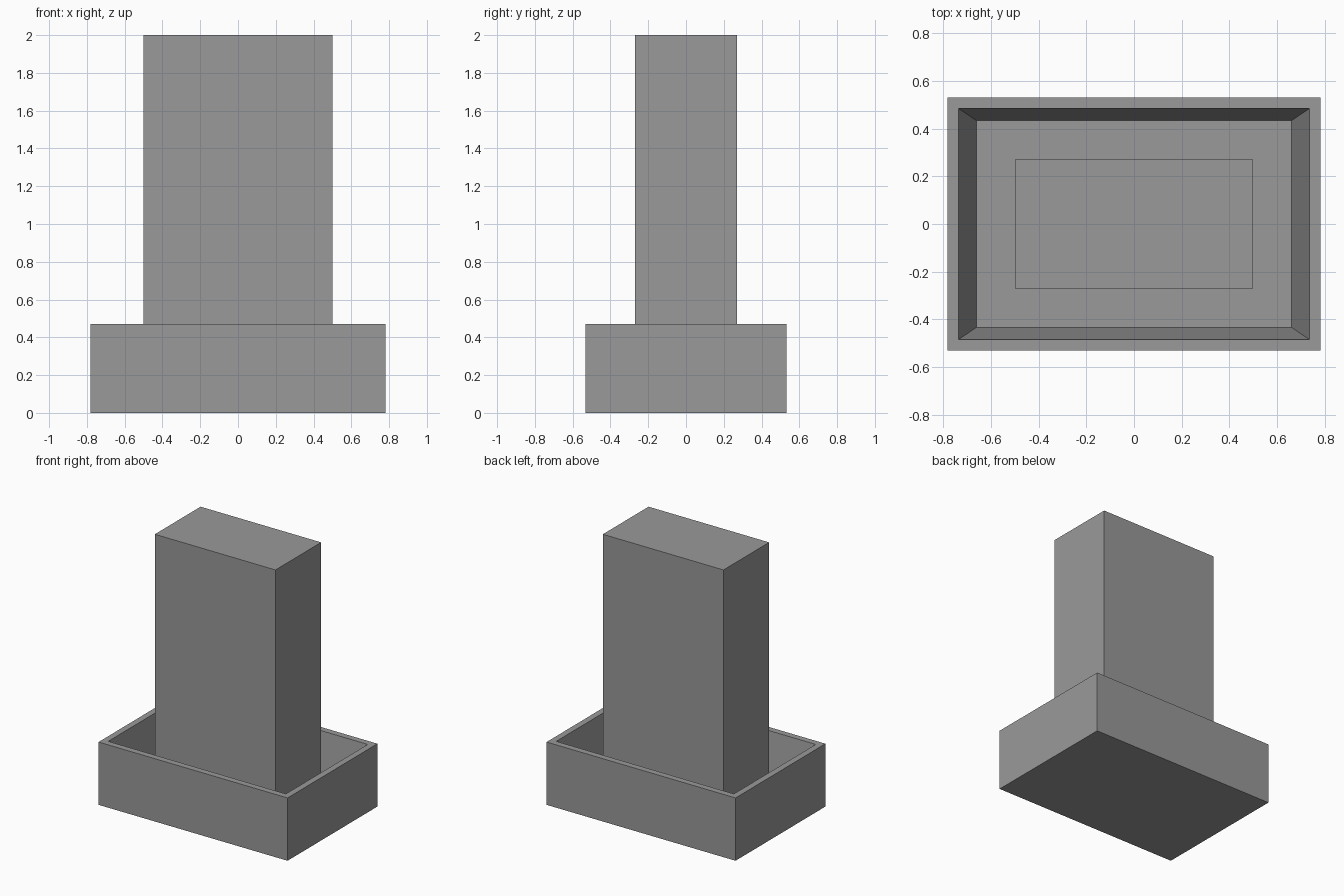
import bpy, bmesh

if "Cube" in bpy.data.objects:
    bpy.data.objects.remove(bpy.data.objects["Cube"])

# Dark grey used on both parts
grey = bpy.data.materials.new("dark_grey")
grey.diffuse_color = (0.32, 0.32, 0.32, 1.0)
grey.use_nodes = True
grey.node_tree.nodes["Principled BSDF"].inputs["Base Color"].default_value = grey.diffuse_color


def finish(bm, name):
    bmesh.ops.recalc_face_normals(bm, faces=bm.faces[:])
    mesh = bpy.data.meshes.new(name)
    bm.to_mesh(mesh)
    bm.free()
    mesh.materials.append(grey)
    obj = bpy.data.objects.new(name, mesh)
    bpy.context.collection.objects.link(obj)
    return obj


def ring(bm, hx, hy, z):
    return [bm.verts.new((sx * hx, sy * hy, z))
            for sx, sy in ((-1, -1), (1, -1), (1, 1), (-1, 1))]


def stacked_rings(name, sections):
    """Closed solid through rectangular sections (half x, half y, z)."""
    bm = bmesh.new()
    rings = [ring(bm, *s) for s in sections]
    for a, b in zip(rings, rings[1:]):
        for i in range(4):
            j = (i + 1) % 4
            bm.faces.new((a[i], a[j], b[j], b[i]))
    bm.faces.new(rings[0])
    bm.faces.new(rings[-1])
    return finish(bm, name)


FLOOR_Z = 0.08

# Open tray base: outer wall, flat rim, sloping inner walls, recessed floor
stacked_rings("tray_base", [
    (0.782, 0.531, 0.0),
    (0.782, 0.531, 0.47),
    (0.735, 0.484, 0.47),
    (0.66, 0.433, FLOOR_Z),
])

# Upright block standing on the tray floor
stacked_rings("upright_block", [
    (0.499, 0.27, FLOOR_Z),
    (0.499, 0.27, 2.0),
])
